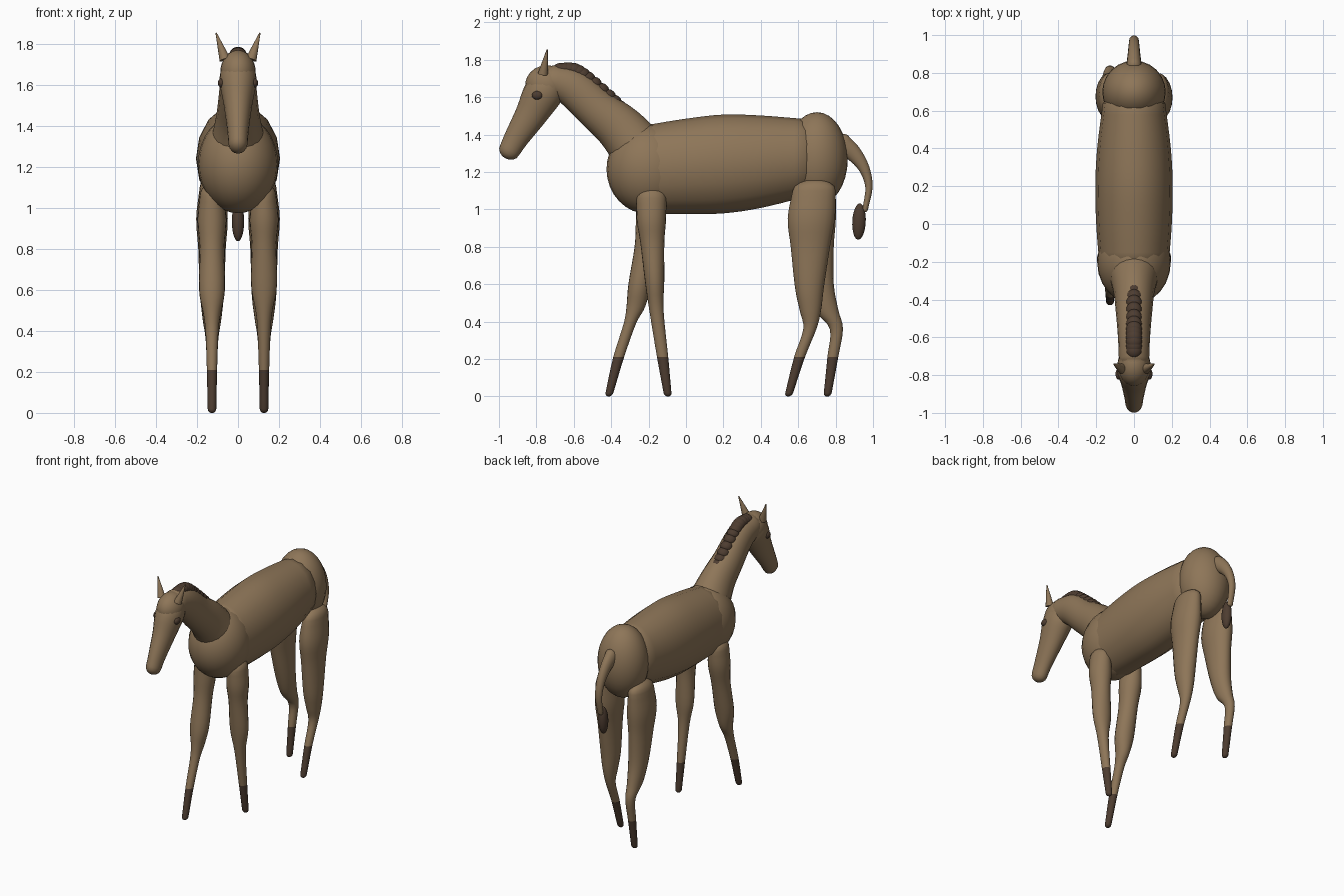
import bpy, bmesh, math
from mathutils import Vector, Matrix

cube = bpy.data.objects.get("Cube")
if cube:
    bpy.data.objects.remove(cube, do_unlink=True)


def material(name, rgb):
    m = bpy.data.materials.new(name)
    m.use_nodes = True
    m.diffuse_color = (*rgb, 1)
    m.node_tree.nodes["Principled BSDF"].inputs["Base Color"].default_value = (*rgb, 1)
    return m


COAT = material("brown coat", (0.27, 0.18, 0.098))
DARK = material("dark brown hair", (0.075, 0.046, 0.03))


def finish(name, bm, mats):
    bmesh.ops.recalc_face_normals(bm, faces=bm.faces)
    mesh = bpy.data.meshes.new(name)
    bm.to_mesh(mesh)
    bm.free()
    for m in mats:
        mesh.materials.append(m)
    obj = bpy.data.objects.new(name, mesh)
    bpy.context.collection.objects.link(obj)
    bpy.ops.object.select_all(action='DESELECT')
    obj.select_set(True)
    bpy.context.view_layer.objects.active = obj
    bpy.ops.object.shade_smooth_by_angle(angle=math.radians(50))
    return obj


def balls(name, items, mat, tilt=0):
    """Ellipsoids given as (centre, radii), tilted about the x axis."""
    bm = bmesh.new()
    for centre, radii in items:
        m = (Matrix.Translation(centre) @ Matrix.Rotation(tilt, 4, 'X')
             @ Matrix.Diagonal((*radii, 1)))
        bmesh.ops.create_uvsphere(bm, u_segments=24, v_segments=16, radius=1, matrix=m)
    return finish(name, bm, [mat])


def spline(points, steps):
    """Catmull-Rom curve through the stations."""
    p = [Vector(q) for q in points]
    p = [2 * p[0] - p[1]] + p + [2 * p[-1] - p[-2]]
    out = []
    for a, b, c, d in zip(p, p[1:], p[2:], p[3:]):
        for i in range(steps):
            t = i / steps
            out.append(b + (c - a) * t / 2 + (a - 2.5 * b + 2 * c - d / 2) * t * t
                       + (1.5 * (b - c) + (d - a) / 2) * t ** 3)
    return out + [p[-2]]


def loft(name, stations, x=0, across=None, steps=4, sides=20, cap=1.0, sock=None):
    """Tube through (y, z, half width, half depth) with rounded ends."""
    path = spline(stations, steps)
    rings = []
    for i, s in enumerate(path):
        d = path[min(i + 1, len(path) - 1)] - path[max(i - 1, 0)]
        tangent = Vector((0, d[0], d[1])).normalized()
        side = Vector(across) if across else Vector((1, 0, 0)).cross(tangent)
        rings.append((Vector((x, s[0], s[1])), s[2], s[3], side, tangent))

    def dome(ring, sign):
        c, w, h, side, tangent = ring
        return [(c + tangent * sign * cap * min(w, h) * math.sin(a), w * math.cos(a),
                 h * math.cos(a), side, tangent) for a in (0.4, 0.8, 1.15, 1.45)]

    rings = dome(rings[0], -1)[::-1] + rings + dome(rings[-1], 1)
    bm = bmesh.new()
    loops = []
    for c, w, h, side, _ in rings:
        angles = [2 * math.pi * k / sides for k in range(sides)]
        loops.append([bm.verts.new(c + Vector((w * math.cos(a), 0, 0)) + side * h * math.sin(a))
                      for a in angles])
    for lo, hi in zip(loops, loops[1:]):
        for k in range(sides):
            n = (k + 1) % sides
            bm.faces.new((lo[k], lo[n], hi[n], hi[k]))
    bm.faces.new(loops[0])
    bm.faces.new(loops[-1])
    if sock:
        for f in bm.faces:
            f.material_index = int(f.calc_center_median().z < sock)
    return finish(name, bm, [COAT, DARK])


# Trunk
loft("barrel", [(-0.2, 1.215, 0.185, 0.238), (0, 1.23, 0.2, 0.255), (0.2, 1.243, 0.205, 0.264),
                (0.4, 1.255, 0.195, 0.247), (0.64, 1.275, 0.165, 0.208)],
     across=(0, 0, 1), sides=16, cap=0.2)
balls("chest", [((0, -0.2, 1.215), (0.195, 0.225, 0.24))], COAT)
balls("rump", [((0, 0.7, 1.27), (0.168, 0.165, 0.25))], COAT)

# Neck and head
loft("neck", [(-0.24, 1.3, 0.14, 0.15), (-0.35, 1.43, 0.11, 0.13), (-0.47, 1.53, 0.096, 0.112),
              (-0.6, 1.645, 0.085, 0.104), (-0.72, 1.69, 0.08, 0.085)], cap=0.6)
loft("head", [(-0.715, 1.685, 0.08, 0.09), (-0.765, 1.62, 0.09, 0.105), (-0.83, 1.505, 0.07, 0.085),
              (-0.905, 1.385, 0.053, 0.066), (-0.944, 1.315, 0.047, 0.057)])
balls("poll", [((0, -0.745, 1.665), (0.086, 0.114, 0.105))], COAT)

# Mane: overlapping tufts along the crest
crest = spline([(-0.67, 1.745), (-0.6, 1.745), (-0.53, 1.7), (-0.42, 1.605),
                (-0.33, 1.517), (-0.215, 1.418)], 3)
balls("mane", [((0, p[0], p[1]), (0.042, 0.045, 0.038)) for p in crest], DARK)

# Eyes and ears
for s, label in ((1, "left"), (-1, "right")):
    balls(label + "_eye", [((s * 0.081, -0.795, 1.61), (0.017, 0.029, 0.023))], DARK)
    bm = bmesh.new()
    base, tip = Vector((s * 0.064, -0.765, 1.725)), Vector((s * 0.107, -0.742, 1.855))
    axis = tip - base
    m = Matrix.Translation((base + tip) / 2) @ axis.to_track_quat('Z', 'Y').to_matrix().to_4x4()
    bmesh.ops.create_cone(bm, cap_ends=True, segments=14, radius1=0.027, radius2=0.003,
                          depth=axis.length, matrix=m)
    finish(label + "_ear", bm, [COAT])

# Tail
loft("tail", [(0.83, 1.35, 0.042, 0.06), (0.895, 1.3, 0.034, 0.045), (0.952, 1.22, 0.028, 0.03),
              (0.978, 1.12, 0.024, 0.02), (0.958, 1.0, 0.02, 0.015)], sides=14)
balls("tail_tuft", [((0, 0.925, 0.935), (0.03, 0.036, 0.097))], DARK, tilt=-0.05)

# Legs: horizontal rings from hip to foot, dark below the sock line
LEGS = {
    "left_front_leg": (1, [
        (-0.185, 1.06, 0.06, 0.08), (-0.185, 0.94, 0.07, 0.078), (-0.18, 0.82, 0.06, 0.064),
        (-0.168, 0.62, 0.063, 0.052), (-0.158, 0.46, 0.036, 0.038), (-0.125, 0.21, 0.025, 0.03),
        (-0.099, 0.02, 0.021, 0.021)]),
    "right_front_leg": (-1, [
        (-0.185, 1.06, 0.06, 0.08), (-0.19, 0.94, 0.07, 0.078), (-0.21, 0.8, 0.06, 0.065),
        (-0.248, 0.6, 0.063, 0.06), (-0.268, 0.48, 0.042, 0.05), (-0.3, 0.39, 0.031, 0.033),
        (-0.36, 0.21, 0.025, 0.029), (-0.409, 0.02, 0.021, 0.021)]),
    "left_hind_leg": (1, [
        (0.685, 1.1, 0.06, 0.115), (0.67, 0.95, 0.077, 0.126), (0.665, 0.8, 0.067, 0.105),
        (0.66, 0.58, 0.06, 0.077), (0.665, 0.46, 0.046, 0.057), (0.662, 0.36, 0.031, 0.035),
        (0.607, 0.21, 0.025, 0.029), (0.552, 0.02, 0.021, 0.021)]),
    "right_hind_leg": (-1, [
        (0.685, 1.1, 0.06, 0.115), (0.675, 0.95, 0.077, 0.126), (0.685, 0.8, 0.067, 0.105),
        (0.713, 0.6, 0.06, 0.077), (0.752, 0.46, 0.046, 0.063), (0.804, 0.36, 0.031, 0.035),
        (0.785, 0.21, 0.025, 0.029), (0.758, 0.02, 0.021, 0.021)]),
}
for label, (s, stations) in LEGS.items():
    loft(label, stations, x=s * 0.127, across=(0, 1, 0), sock=0.21)
